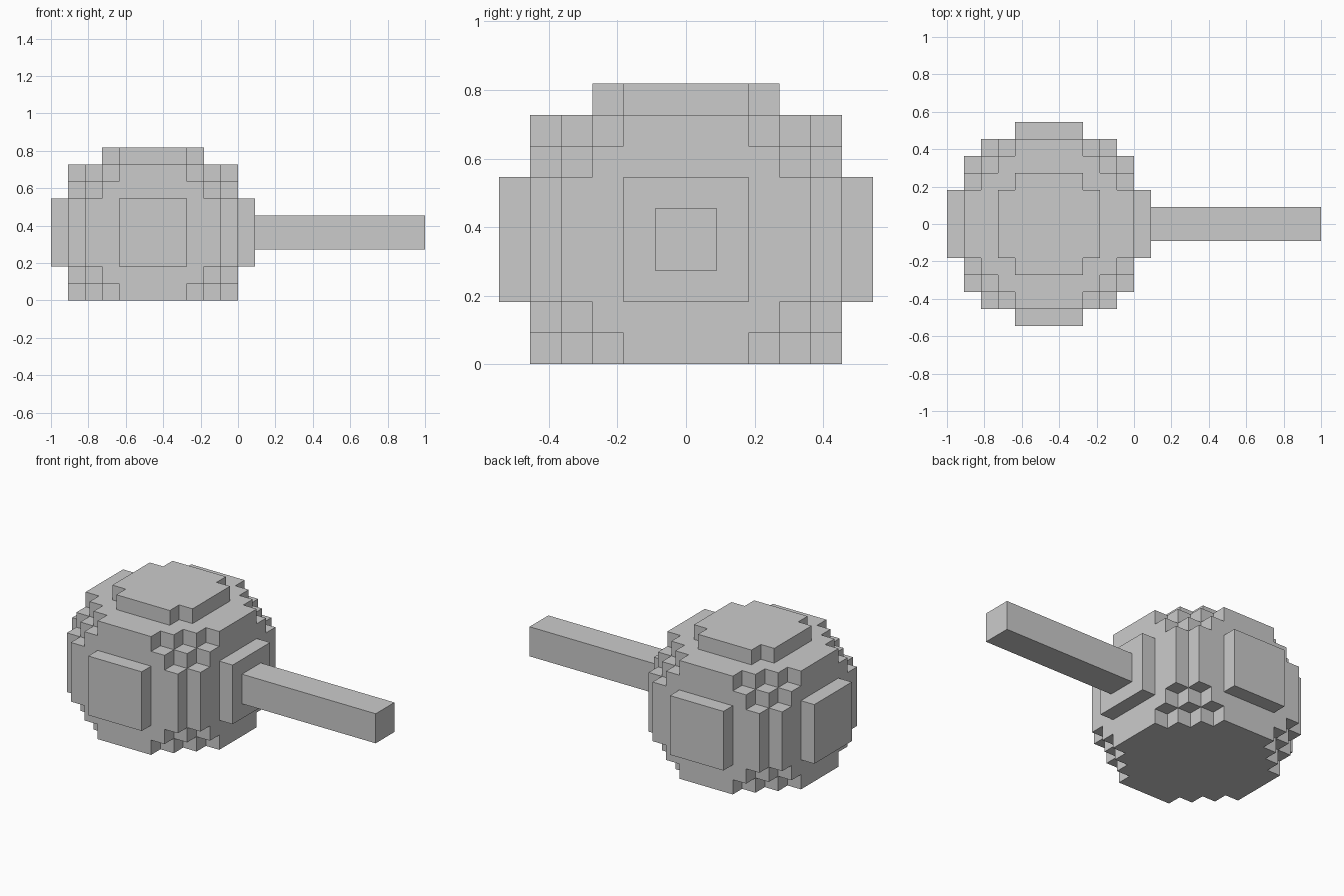
import bpy
import bmesh
from itertools import permutations, product
from mathutils import Vector

cube = bpy.data.objects.get("Cube")
if cube:
    bpy.data.objects.remove(cube, do_unlink=True)

U = 1 / 11                                   # edge of one block
CENTRE = Vector((-5, 0, 4))                  # head centre, in blocks

grey = bpy.data.materials.new("light grey")
grey.use_nodes = True
colour = (0.6, 0.6, 0.6, 1)
grey.diffuse_color = colour
grey.node_tree.nodes["Principled BSDF"].inputs["Base Color"].default_value = colour


def finish(name, bm):
    bmesh.ops.recalc_face_normals(bm, faces=bm.faces)
    mesh = bpy.data.meshes.new(name)
    bm.to_mesh(mesh)
    bm.free()
    mesh.materials.append(grey)
    obj = bpy.data.objects.new(name, mesh)
    bpy.context.collection.objects.link(obj)
    return obj


# Blocky round head: half extents of the boxes that make up the ball
BOXES = {p for b in ((6, 2, 2), (5, 4, 2), (5, 3, 3), (4, 4, 3))
         for p in permutations(b) if p[2] <= 4}
CAP = {(3, 2, 5), (2, 3, 5)}                 # smaller cap on the top


def filled(c):
    if c[2] < -4:                            # flat underside
        return False
    a = [abs(v + 0.5) for v in c]
    return any(all(a[i] < b[i] for i in range(3)) for b in BOXES | CAP)


# Keep only the outer faces of the filled blocks
bm = bmesh.new()
verts = {}


def vert(p):
    if p not in verts:
        verts[p] = bm.verts.new((Vector(p) + CENTRE) * U)
    return verts[p]


for cell in product(range(-6, 6), repeat=3):
    if not filled(cell):
        continue
    for axis, side in product(range(3), (0, 1)):
        near = list(cell)
        near[axis] += 2 * side - 1
        if filled(near):
            continue
        corners = []
        for s, t in ((0, 0), (1, 0), (1, 1), (0, 1)):
            p = list(cell)
            p[axis] += side
            p[(axis + 1) % 3] += s
            p[(axis + 2) % 3] += t
            corners.append(vert(tuple(p)))
        bm.faces.new(corners if side else corners[::-1])
finish("head", bm)

# Square handle
bm = bmesh.new()
bmesh.ops.create_cube(bm, size=1)
for v in bm.verts:
    v.co = Vector((6 + 10 * v.co.x, 2 * v.co.y, 4 + 2 * v.co.z)) * U
finish("handle", bm)
